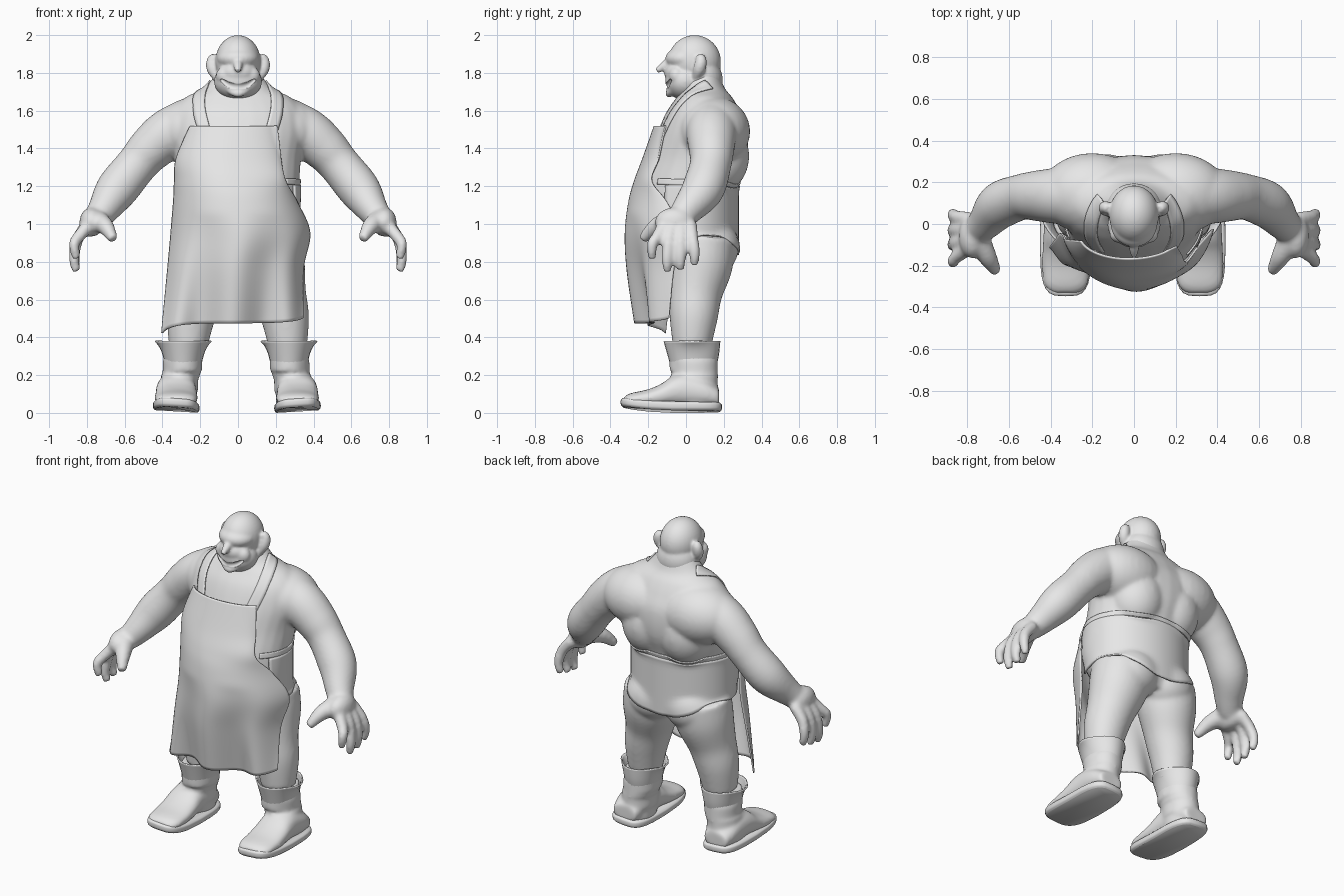
import bpy, bmesh, math
from mathutils import Vector, Matrix

default = bpy.data.objects.get("Cube")
if default:
    bpy.data.objects.remove(default)

clay = bpy.data.materials.new("plain_grey")
clay.use_nodes = True
clay.diffuse_color = (0.8, 0.8, 0.8, 1)
clay.node_tree.nodes["Principled BSDF"].inputs["Base Color"].default_value = (0.8, 0.8, 0.8, 1)

SIDES = (1, -1)


def spline(points, steps=6):
    """Smooth samples through points of any dimension."""
    pts = [Vector(p) for p in points]
    pts = [pts[0]] + pts + [pts[-1]]
    out = []
    for a, b, c, d in zip(pts, pts[1:], pts[2:], pts[3:]):
        for k in range(steps):
            t = k / steps
            out.append(b + (c - a) * t / 2 + (a - b * 2.5 + c * 2 - d / 2) * t ** 2
                       + (b * 3 - a - c * 3 + d) * t ** 3 / 2)
    return out + [pts[-1]]


def power(value, exponent):
    return math.copysign(abs(value) ** exponent, value)


def loft(bm, rings, square=1, cap=True, segments=28):
    """Skin rings given as (centre, first axis, second axis)."""
    loops = []
    for centre, a, b in rings:
        angles = [math.tau * i / segments for i in range(segments)]
        loops.append([bm.verts.new(centre + a * power(math.cos(t), square)
                                   + b * power(math.sin(t), square)) for t in angles])
    for low, high in zip(loops, loops[1:]):
        for i in range(segments):
            j = (i + 1) % segments
            bm.faces.new((low[i], low[j], high[j], high[i]))
    if cap:
        bm.faces.new(loops[0][::-1])
        bm.faces.new(loops[-1])


def limb(bm, points, side=1, reference=(0, 1, 0)):
    """Round tube through (x, y, z, radius)."""
    path = spline(points)
    spots = [Vector((p[0] * side, p[1], p[2])) for p in path]
    rings = []
    for i, spot in enumerate(spots):
        along = (spots[min(i + 1, len(spots) - 1)] - spots[max(i - 1, 0)]).normalized()
        a = along.cross(Vector(reference)).normalized()
        rings.append((spot, a * path[i][3], along.cross(a) * path[i][3]))
    loft(bm, rings)


def column(bm, rows, centre_x=0, **options):
    """Upright form from (height, half width, front, back)."""
    loft(bm, [(Vector((centre_x, (f + b) / 2, z)), Vector((w, 0, 0)), Vector((0, (b - f) / 2, 0)))
              for z, w, f, b in spline(rows)], **options)


def blob(bm, centre, radii):
    bmesh.ops.create_uvsphere(bm, u_segments=32, v_segments=20, radius=1,
                              matrix=Matrix.Translation(centre) @ Matrix.Diagonal((*radii, 1)))


def sheet(bm, rows):
    grid = [[bm.verts.new(p) for p in row] for row in rows]
    for r, s in zip(grid, grid[1:]):
        for i in range(len(r) - 1):
            bm.faces.new((r[i], r[i + 1], s[i + 1], s[i]))


def soften(obj, times):
    smooth = obj.modifiers.new("relax", "SMOOTH")
    smooth.factor, smooth.iterations = 0.5, times


def finish(name, bm, voxel=0, relax=6):
    bmesh.ops.recalc_face_normals(bm, faces=bm.faces)
    mesh = bpy.data.meshes.new(name)
    bm.to_mesh(mesh)
    bm.free()
    mesh.materials.append(clay)
    mesh.polygons.foreach_set("use_smooth", [True] * len(mesh.polygons))
    obj = bpy.data.objects.new(name, mesh)
    bpy.context.collection.objects.link(obj)
    if voxel:
        remesh = obj.modifiers.new("blend", "REMESH")
        remesh.mode, remesh.voxel_size, remesh.use_smooth_shade = "VOXEL", voxel, True
        soften(obj, relax)
    return obj


def thicken(obj, depth):
    solid = obj.modifiers.new("thickness", "SOLIDIFY")
    solid.thickness, solid.offset = depth, 0


def cling(obj, gap, mode):
    wrap = obj.modifiers.new("cling", "SHRINKWRAP")
    wrap.target, wrap.offset, wrap.wrap_mode = body, gap, mode


# Body: torso, arms, hands and legs blended together
bm = bmesh.new()
column(bm, [(.8, .22, -.1, .22), (.92, .31, -.19, .265), (1.05, .32, -.26, .25), (1.2, .325, -.25, .275),
            (1.35, .335, -.2, .325), (1.5, .36, -.145, .325), (1.6, .34, -.1, .285), (1.67, .28, -.05, .245),
            (1.72, .18, -.02, .205), (1.8, .115, .01, .175)])
for s in SIDES:
    blob(bm, (.2 * s, .145, 1.49), (.25, .195, .185))
    blob(bm, (.13 * s, .165, 1.36), (.17, .17, .2))
    blob(bm, (.13 * s, .14, .87), (.16, .138, .14))
    limb(bm, [(.22, .14, 1.54, .14), (.36, .135, 1.48, .135), (.46, .135, 1.4, .122), (.535, .13, 1.315, .11),
              (.64, .09, 1.185, .112), (.71, .01, 1.08, .085), (.755, -.04, 1.02, .068)], s)
    limb(bm, [(.16, .08, .9, .18), (.185, .075, .78, .172), (.22, .05, .63, .142), (.25, .04, .5, .127),
              (.265, .03, .34, .1)], s)
    blob(bm, (.775 * s, -.06, 1.01), (.065, .105, .078))
    for knuckle, tip, drop in ((-.14, -.18, .82), (-.083, -.1, .752), (-.027, -.03, .762), (.028, .045, .785)):
        limb(bm, [(.785, knuckle * .8, 1, .036), (.845, (knuckle * 2 + tip) / 3, .93, .032),
                  (.868, tip, drop + .07, .029), (.855, tip, drop - .004, .022)], s)
    limb(bm, [(.75, -.07, 1.02, .06), (.7, -.16, .985, .045), (.66, -.23, .918, .026)], s)
body = finish("body", bm, .0115, 10)

# Head: skull, cheeks, jaw, ears and pointed nose, with an open grin
bm = bmesh.new()
blob(bm, (0, .045, 1.86), (.12, .14, .14))
blob(bm, (0, -.005, 1.755), (.127, .105, .1))
blob(bm, (0, .08, 1.76), (.132, .115, .13))
blob(bm, (0, 0, 1.875), (.112, .11, .065))
blob(bm, (0, -.03, 1.8), (.1, .085, .07))
limb(bm, [(0, -.07, 1.87, .024), (0, -.115, 1.838, .024), (0, -.155, 1.81, .014)], 1, (1, 0, 0))
limb(bm, [(-.07, -.065, 1.72, .012), (0, -.09, 1.69, .02), (.07, -.065, 1.72, .012)])
for s in SIDES:
    limb(bm, [(.11, .05, 1.77, .02), (.134, .07, 1.82, .032), (.136, .08, 1.865, .03), (.12, .07, 1.89, .02)], s)
    blob(bm, (.065 * s, -.05, 1.785), (.052, .042, .05))
head = finish("head", bm, .007, 10)

bm = bmesh.new()
limb(bm, [(-.09, -.075, 1.765, .007), (-.05, -.105, 1.735, .018), (0, -.125, 1.725, .024),
          (.05, -.105, 1.735, .018), (.09, -.075, 1.765, .007)])
cutter = finish("mouth_cutter", bm)
cutter.hide_render = True
cutter.display_type = "WIRE"
cut = head.modifiers.new("mouth", "BOOLEAN")
cut.operation, cut.object = "DIFFERENCE", cutter

# Apron: rows of (height, right edge, left edge, front, right edge depth, left edge depth)
rows = spline([(1.52, -.25, .2, -.165, -.08, -.09), (1.35, -.325, .225, -.225, -.07, -.14),
               (1.23, -.335, .25, -.27, -.06, -.18), (1.12, -.34, .31, -.3, -.05, -.1),
               (.95, -.355, .38, -.32, -.04, -.02), (.75, -.375, .345, -.31, -.07, -.06),
               (.47, -.405, .345, -.27, -.11, -.09)], 8)
cloth = []
for z, right, left, front, right_depth, left_depth in rows:
    line = []
    drape = max(0, (1.05 - z) / .6)
    for i in range(49):
        u = i / 24 - 1
        depth = left_depth if u > 0 else right_depth
        bend = u * math.pi / 2
        x = (left + right) / 2 + (left - right) / 2 * (.75 * math.sin(bend) + .25 * u)
        y = front + (depth - front) * (1 - math.cos(bend))
        fold = .045 * drape ** .8 * (1 - math.cos(u * math.tau * 1.5)) * (1 - u * u)
        hem = drape * (.03 * max(0, u) ** 3 - .06 * max(0, -u) ** 3)
        line.append((x, y + fold, z + hem))
    cloth.append(line)
bm = bmesh.new()
sheet(bm, cloth)
apron = finish("apron", bm)
cling(apron, .01, "OUTSIDE")
soften(apron, 3)
thicken(apron, .01)


# Straps lie flat on the body
def strap(name, points, centre, half_width):
    path = spline(points)
    edges = []
    for i, p in enumerate(path):
        along = path[min(i + 1, len(path) - 1)] - path[max(i - 1, 0)]
        across = along.cross(p - Vector(centre)).normalized() * half_width
        edges.append([p + across * k / 2 for k in (-2, -1, 0, 1, 2)])
    band = bmesh.new()
    sheet(band, edges)
    obj = finish(name, band)
    cling(obj, .004, "ABOVE_SURFACE")
    thicken(obj, .008)


for s, label in zip(SIDES, ("left", "right")):
    strap(label + "_neck_strap", [(.17 * s, -.13, 1.47), (.2 * s, -.05, 1.6), (.19 * s, .04, 1.68),
                                  (.15 * s, .12, 1.73)], (0, .1, 1.45), .035)
arc = [math.radians(a) for a in range(-40, 201, 20)]
strap("waist_strap", [(.34 * math.cos(a), .02 + .27 * math.sin(a), 1.22 - .01 * math.sin(a)) for a in arc],
      (0, .02, 1.21), .016)

# Shirt tail hanging over the seat and tucked under the apron
tail = []
for k in range(17):
    line = []
    for i in range(49):
        a = math.radians(-30 + 5 * i)
        hem = .92 - .09 * max(0, math.sin(a)) ** 3
        line.append((.325 * math.cos(a), .02 + .255 * math.sin(a), 1.21 + (hem - 1.21) * k / 16))
    tail.append(line)
bm = bmesh.new()
sheet(bm, tail)
shirt = finish("shirt_tail", bm)
cling(shirt, .007, "OUTSIDE")
soften(shirt, 3)
thicken(shirt, .01)

# Boots: shaft and foot blended, a flared cuff and a flat sole
for s, label in zip(SIDES, ("left", "right")):
    foot_x, shaft_x = (.315, .27) if s > 0 else (-.327, -.29)
    bm = bmesh.new()
    for z, reach in ((.06, .03), (.14, .02), (.22, .01)):
        column(bm, [(z - .03, .099, -.07, .17), (z + .06, .099, -.08, .168)], shaft_x + s * reach)
    column(bm, [(.22, .1, -.088, .167), (.35, .103, -.09, .167)], shaft_x)
    foot = [(.175, .08, .13), (.1, .1, .18), (0, .104, .21), (-.07, .108, .195), (-.13, .112, .155),
            (-.2, .115, .125), (-.29, .105, .105), (-.33, .07, .085)]
    loft(bm, [(Vector((foot_x, y, top / 2 + .015)), Vector((w, 0, 0)), Vector((0, 0, top / 2 - .015)))
              for y, w, top in spline(foot)], square=.88)
    finish(label + "_boot", bm, .01, 12)

    bm = bmesh.new()
    column(bm, [(.22, .085, -.07, .15), (.3, .102, -.092, .169), (.38, .118, -.115, .178)], shaft_x, cap=False)
    for v in bm.verts:
        lift = max(0, (v.co.z - .22) / .16)
        reach = v.co.x - shaft_x
        v.co.x += reach * .28 * lift ** 3 * abs(reach / .12) ** 6
    thicken(finish(label + "_cuff", bm), .008)

    bm = bmesh.new()
    column(bm, [(0, .112, -.335, .18), (.012, .122, -.345, .19), (.035, .122, -.345, .19),
                (.045, .112, -.335, .18)], foot_x, square=.55)
    for v in bm.verts:
        v.co.z += .3 * max(0, -v.co.y - .05) ** 2 + .06 * max(0, s * v.co.x - .2)
    finish(label + "_sole", bm)

bpy.context.view_layer.update()
